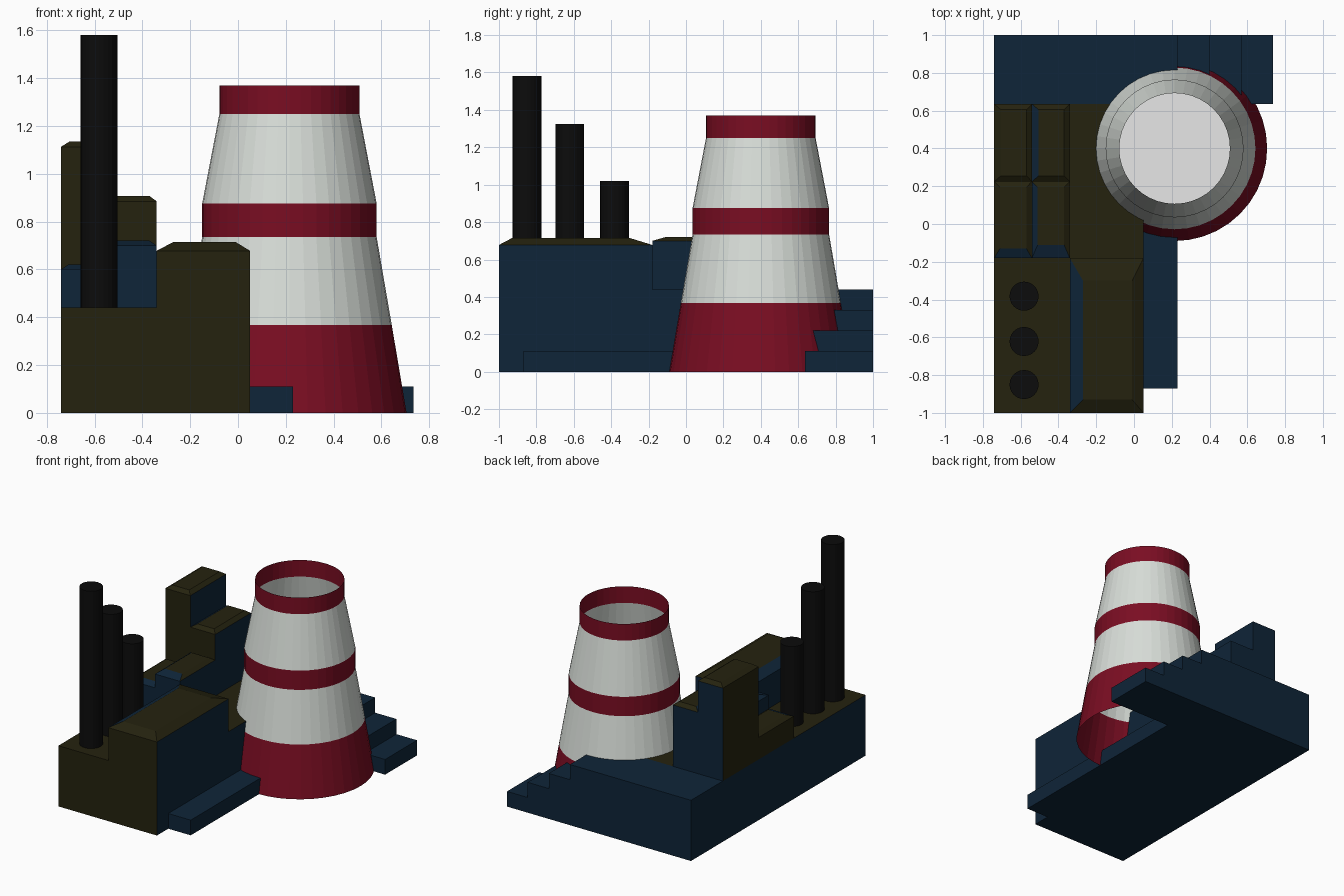
import bpy, bmesh, math

if "Cube" in bpy.data.objects:
    bpy.data.objects.remove(bpy.data.objects["Cube"])


def mat(name, c):
    m = bpy.data.materials.new(name)
    m.diffuse_color = (*c, 1)
    m.use_nodes = True
    m.node_tree.nodes["Principled BSDF"].inputs["Base Color"].default_value = m.diffuse_color
    return m


OLIVE = mat("dark olive", (0.018, 0.016, 0.0045))
BLUE = mat("navy blue", (0.0045, 0.018, 0.040))
RED = mat("deep red", (0.195, 0.004, 0.016))
WHITE = mat("off white", (0.69, 0.73, 0.69))
STEAM = mat("pure white", (1, 1, 1))
BLACK = mat("soot black", (0.0035, 0.0035, 0.0035))


def finish(name, bm, mats, rule=None):
    bm.normal_update()
    if rule:
        for f in bm.faces:
            f.material_index = rule(f)
    me = bpy.data.meshes.new(name)
    bm.to_mesh(me)
    bm.free()
    for m in mats:
        me.materials.append(m)
    ob = bpy.data.objects.new(name, me)
    bpy.context.collection.objects.link(ob)
    return ob


def facing(n):
    # Name of the main horizontal direction of a normal
    if abs(n.x) > abs(n.y):
        return "R" if n.x > 0 else "L"
    return "B" if n.y > 0 else "F"


def block(name, x, y, z, inset=None, drop=0.02, blue="", blue_slope="", blue_top=False):
    """Box with an optional chamfered roof; inset = left, right, front, back."""
    rings = [(x, y, z[0])]
    if inset:
        l, r, f, b = inset
        rings.append((x, y, z[1] - drop))
        rings.append(((x[0] + l, x[1] - r), (y[0] + f, y[1] - b), z[1]))
    else:
        rings.append((x, y, z[1]))
    bm = bmesh.new()
    loops = [[bm.verts.new((px, py, h)) for px, py in
              ((a[0], c[0]), (a[1], c[0]), (a[1], c[1]), (a[0], c[1]))]
             for a, c, h in rings]
    bm.faces.new(loops[0][::-1])
    bm.faces.new(loops[-1])
    for lo, hi in zip(loops, loops[1:]):
        for i in range(4):
            j = (i + 1) % 4
            bm.faces.new((lo[i], lo[j], hi[j], hi[i]))

    def rule(f):
        n = f.normal
        if n.z < -0.9:
            return 1
        if n.z > 0.99:
            return int(blue_top)
        return int(facing(n) in (blue if n.z < 0.1 else blue_slope))
    return finish(name, bm, [OLIVE, BLUE], rule)


# Ground-floor plinth and the low ledge beside it
block("plinth", (-0.74, 0.05), (-1, 0.635), (0, 0.44), blue="LRB")
block("side_ledge", (0.05, 0.23), (-0.87, 0.635), (0, 0.11), blue="LRFB", blue_top=True)

# Rear wing with stairs going down to the right
prof = [(-0.74, 0), (0.735, 0)]
for k, px in enumerate((0.735, 0.57, 0.40, 0.23)):
    prof += [(px, 0.11 * k), (px, 0.11 * (k + 1))]
prof = prof[:1] + prof[2:] + [(-0.74, 0.44)]
bm = bmesh.new()
face = bm.faces.new([bm.verts.new((px, 0.635, pz)) for px, pz in prof])
ext = bmesh.ops.extrude_face_region(bm, geom=[face])
bmesh.ops.translate(bm, vec=(0, 0.365, 0),
                    verts=[v for v in ext["geom"] if isinstance(v, bmesh.types.BMVert)])
bmesh.ops.recalc_face_normals(bm, faces=bm.faces)
finish("rear_stepped_wing", bm, [BLUE])

# Upper blocks
block("front_hall", (-0.34, 0.05), (-1, -0.18), (0.44, 0.715),
      (0.07, 0.06, 0.07, 0.12), 0.037, "LRB", "L")
block("tall_rear_block", (-0.74, -0.54), (0.225, 0.635), (0.44, 1.135),
      (0.035, 0.03, 0.03, 0.03), 0.022, "RB")
block("second_rear_block", (-0.54, -0.34), (0.225, 0.635), (0.44, 0.907),
      (0.035, 0.03, 0.03, 0.03), 0.022, "LRB", "L")
block("low_front_block", (-0.74, -0.54), (-0.18, 0.225), (0.44, 0.62),
      (0.03, 0.03, 0.05, 0.03), 0.02, "FRB", "F")
block("second_front_block", (-0.54, -0.34), (-0.18, 0.225), (0.44, 0.72),
      (0.03, 0.03, 0.07, 0.03), 0.02, "FLRB", "FL")

# Chimneys
for i, (cy, top) in enumerate(((-0.85, 1.58), (-0.622, 1.325), (-0.382, 1.02))):
    bm = bmesh.new()
    bmesh.ops.create_cone(bm, cap_ends=True, segments=24, radius1=0.077, radius2=0.077,
                          depth=top - 0.43)
    bmesh.ops.translate(bm, verts=bm.verts, vec=(-0.582, cy, (top + 0.43) / 2))
    finish(f"chimney_{i + 1}", bm, [BLACK])

# Cooling tower: open thin shell with red and white bands
CX, CY, N = 0.215, 0.40, 40
shell = [(0.49, 0), (0.428, 0.368), (0.365, 0.735), (0.365, 0.875), (0.293, 1.25), (0.293, 1.37)]
bm = bmesh.new()
loops = [[bm.verts.new((CX + r * math.cos(2 * math.pi * i / N),
                        CY + r * math.sin(2 * math.pi * i / N), h)) for i in range(N)]
         for r, h in shell]
for k in range(len(shell) - 1):
    for i in range(N):
        j = (i + 1) % N
        f = bm.faces.new((loops[k][i], loops[k][j], loops[k + 1][j], loops[k + 1][i]))
        f.material_index = k % 2
finish("cooling_tower", bm, [RED, WHITE])

# Steam surface inside the tower
bm = bmesh.new()
bmesh.ops.create_circle(bm, cap_ends=True, segments=N, radius=0.363)
bmesh.ops.translate(bm, verts=bm.verts, vec=(CX, CY, 0.78))
finish("steam_surface", bm, [STEAM])
